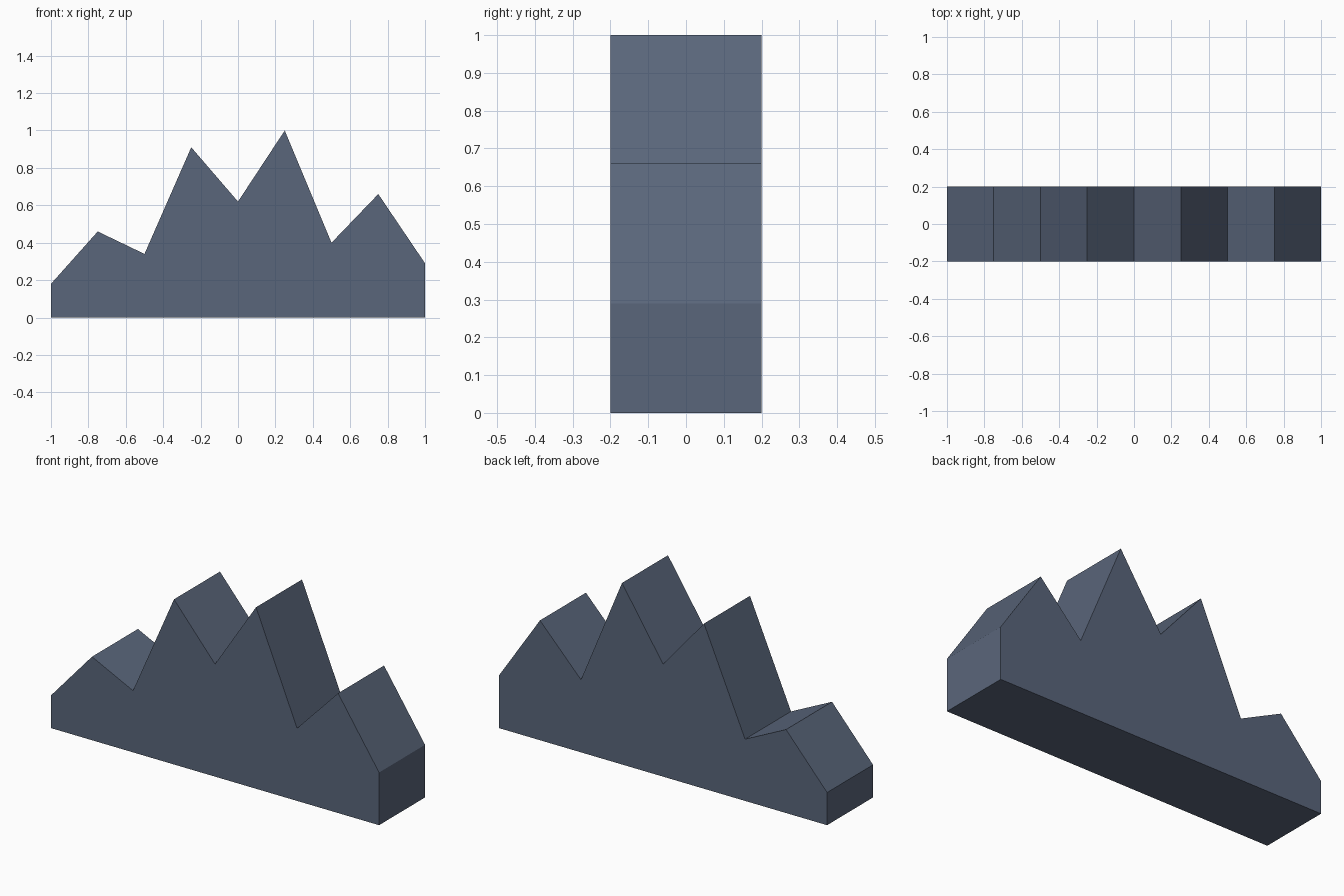
import bpy
import bmesh

if "Cube" in bpy.data.objects:
    bpy.data.objects.remove(bpy.data.objects["Cube"])

# Slate colour for the whole ridge
slate = bpy.data.materials.new("slate_blue_grey")
slate.diffuse_color = (0.102, 0.133, 0.198, 1.0)
slate.use_nodes = True
slate.node_tree.nodes["Principled BSDF"].inputs["Base Color"].default_value = slate.diffuse_color

# Skyline heights at equal steps from x = -1 to x = 1
HEIGHTS = [0.18, 0.46, 0.34, 0.91, 0.62, 1.0, 0.40, 0.66, 0.29]
HALF_DEPTH = 0.2
step = 2 / (len(HEIGHTS) - 1)

# Closed front profile: base edge, then skyline from right to left
skyline = [(-1 + i * step, z) for i, z in enumerate(HEIGHTS)]
profile = [(-1, 0), (1, 0)] + skyline[::-1]

# Extrude the profile from front to back
bm = bmesh.new()
front = bm.faces.new([bm.verts.new((x, -HALF_DEPTH, z)) for x, z in profile])
result = bmesh.ops.extrude_face_region(bm, geom=[front], use_keep_orig=True)
back = [g for g in result["geom"] if isinstance(g, bmesh.types.BMVert)]
bmesh.ops.translate(bm, verts=back, vec=(0, 2 * HALF_DEPTH, 0))
bmesh.ops.recalc_face_normals(bm, faces=bm.faces)

mesh = bpy.data.meshes.new("mountain_ridge")
bm.to_mesh(mesh)
bm.free()
mesh.materials.append(slate)
ridge = bpy.data.objects.new("mountain_ridge", mesh)
bpy.context.collection.objects.link(ridge)
